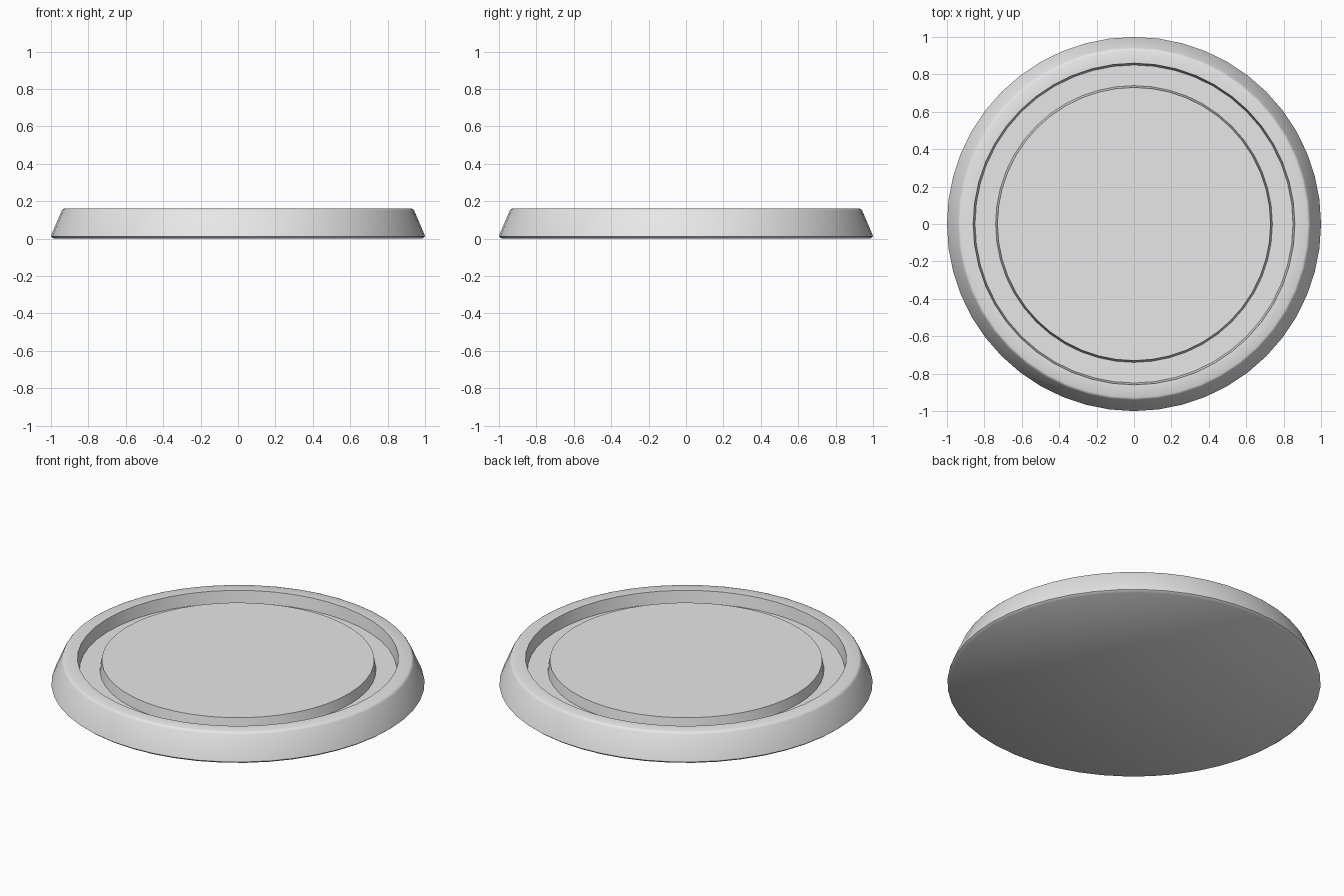
import bpy, bmesh, math

cube = bpy.data.objects.get("Cube")
if cube:
    bpy.data.objects.remove(cube, do_unlink=True)

# Plain grey material
grey = bpy.data.materials.new("light grey")
grey.use_nodes = True
colour = (0.8, 0.8, 0.8, 1)
grey.diffuse_color = colour
grey.node_tree.nodes["Principled BSDF"].inputs["Base Color"].default_value = colour


def lathe(name, profile, sides):
    """Spin a (radius, height) profile that begins and ends on a flat cap."""
    bm = bmesh.new()
    rings = []
    for r, z in profile:
        rings.append([bm.verts.new((r * math.cos(math.tau * i / sides),
                                    r * math.sin(math.tau * i / sides), z))
                      for i in range(sides)])
    for low, high in zip(rings, rings[1:]):
        for i in range(sides):
            j = (i + 1) % sides
            bm.faces.new((low[i], low[j], high[j], high[i]))
    bm.faces.new(list(reversed(rings[0])))
    bm.faces.new(rings[-1])
    mesh = bpy.data.meshes.new(name)
    bm.to_mesh(mesh)
    bm.free()
    mesh.materials.append(grey)
    obj = bpy.data.objects.new(name, mesh)
    bpy.context.collection.objects.link(obj)
    bpy.ops.object.select_all(action='DESELECT')
    obj.select_set(True)
    bpy.context.view_layer.objects.active = obj
    bpy.ops.object.shade_smooth_by_angle(angle=math.radians(40))
    return obj


# Round base: underside, sloped side, soft rim, groove, raised centre disc
lathe("round_base", [
    (0.985, 0.0), (1.0, 0.012), (0.997, 0.022),
    (0.943, 0.148), (0.937, 0.156), (0.928, 0.16),
    (0.86, 0.16), (0.85, 0.09),
    (0.74, 0.09), (0.73, 0.148),
], 48)
